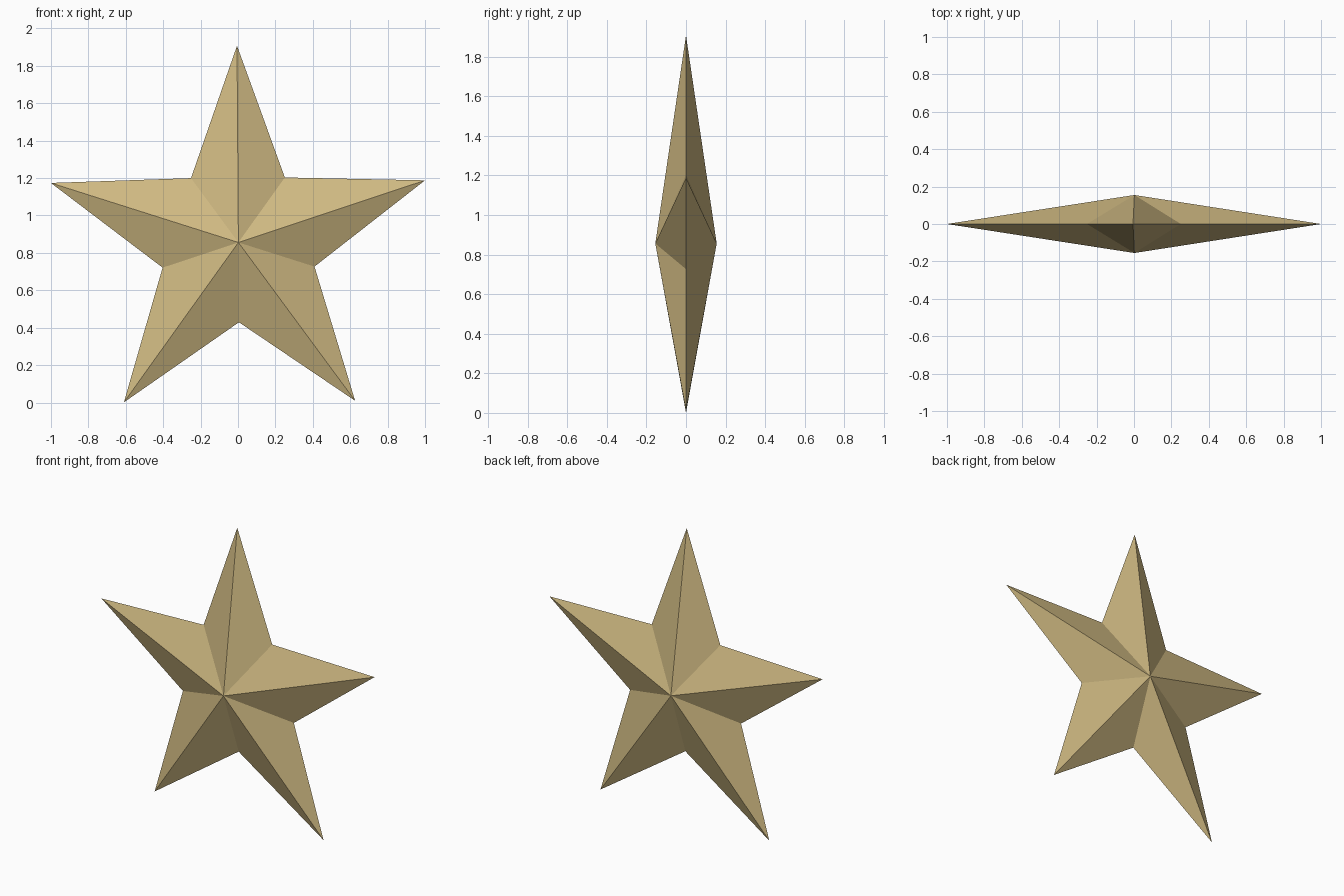
import bpy
import bmesh
from math import cos, sin, radians

cube = bpy.data.objects.get("Cube")
if cube:
    bpy.data.objects.remove(cube, do_unlink=True)

POINTS = 5
OUTER, INNER = 1.0516, 0.427      # tip and notch radii
HALF_DEPTH = 0.155                # height of the front and back peaks
TILT = 0.4                        # slight roll of the star, in degrees
CX, CZ = 0.002, 0.856             # centre of the star

# Single sandy gold colour
gold = bpy.data.materials.new("sandy gold")
gold.use_nodes = True
color = (0.63, 0.49, 0.225, 1.0)
gold.diffuse_color = color
bsdf = gold.node_tree.nodes["Principled BSDF"]
bsdf.inputs["Base Color"].default_value = color
bsdf.inputs["Roughness"].default_value = 0.7

# Star outline of alternating tips and notches
bm = bmesh.new()
rim = []
for i in range(POINTS * 2):
    a = radians(90 + TILT + i * 180 / POINTS)
    r = INNER if i % 2 else OUTER
    rim.append(bm.verts.new((CX + r * cos(a), 0, CZ + r * sin(a))))

# Fan each side of the outline to its peak
for y in (-HALF_DEPTH, HALF_DEPTH):
    peak = bm.verts.new((CX, y, CZ))
    for a, b in zip(rim, rim[1:] + rim[:1]):
        bm.faces.new((peak, a, b))
bmesh.ops.recalc_face_normals(bm, faces=bm.faces)

mesh = bpy.data.meshes.new("faceted_star")
bm.to_mesh(mesh)
bm.free()
mesh.materials.append(gold)
star = bpy.data.objects.new("faceted_star", mesh)
bpy.context.collection.objects.link(star)
